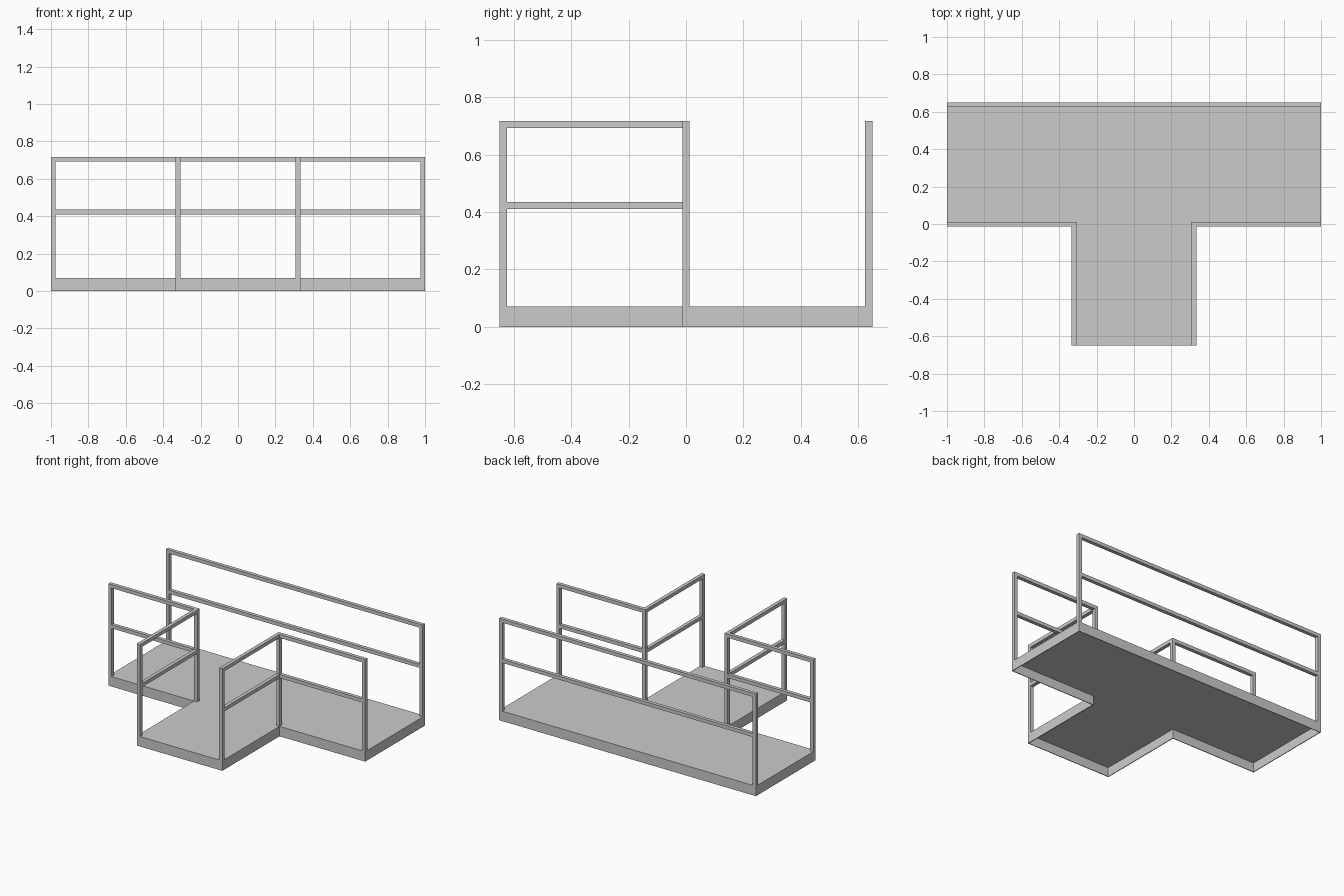
import bpy, bmesh

if "Cube" in bpy.data.objects:
    bpy.data.objects.remove(bpy.data.objects["Cube"])

HX, HY = 1.0, 0.65          # half extents
SX, YF = 0.333, -0.013      # stem half width, front edge of the cross arm
DECK, TOP = 0.07, 0.718     # deck height, railing height
T = 0.025                   # bar thickness
MID = 0.41                  # underside of the middle rail


def finish(name, bm):
    bmesh.ops.recalc_face_normals(bm, faces=bm.faces[:])
    mesh = bpy.data.meshes.new(name)
    bm.to_mesh(mesh)
    bm.free()
    obj = bpy.data.objects.new(name, mesh)
    bpy.context.collection.objects.link(obj)
    return obj


def box(name, lo, hi):
    bm = bmesh.new()
    bmesh.ops.create_cube(bm, size=1.0)
    for v in bm.verts:
        v.co = [(a + b) / 2 + c * (b - a) for a, b, c in zip(lo, hi, v.co)]
    return finish(name, bm)


def post(name, x, y):
    return box(name, (x, y, DECK), (x + T, y + T, TOP))


def rails(name, x0, y0, x1, y1):
    for part, z in (("mid_rail", MID), ("top_rail", TOP - T)):
        box(f"{name}_{part}", (x0, y0, z), (x1, y1, z + T))


# T-shaped deck: thin sheet with a folded-down skirt, open underneath
outline = [(-HX, HY), (-HX, YF), (-SX, YF), (-SX, -HY),
           (SX, -HY), (SX, YF), (HX, YF), (HX, HY)]
inset = 0.005


def inner(x, y):
    iy = y + inset if y < 0 else y - inset
    return (x - inset if x > 0 else x + inset, iy)


bm = bmesh.new()
n = len(outline)
rings = [
    [bm.verts.new((x, y, DECK)) for x, y in outline],
    [bm.verts.new((x, y, 0)) for x, y in outline],
    [bm.verts.new((*inner(x, y), 0)) for x, y in outline],
    [bm.verts.new((*inner(x, y), DECK - inset)) for x, y in outline],
]
bm.faces.new(rings[0])
bm.faces.new(rings[3])
for a, b in zip(rings, rings[1:]):
    for i in range(n):
        j = (i + 1) % n
        bm.faces.new((a[i], a[j], b[j], b[i]))
finish("deck", bm)

# Long back railing, posts only at the ends
yb = HY - T
post("back_post_left", -HX, yb)
post("back_post_right", HX - T, yb)
rails("back", -HX + T, yb, HX - T, HY)

# L-shaped railings around the two inner corners
for side, s in (("left", -1), ("right", 1)):
    xe = -HX if s < 0 else HX - T
    xc = -SX if s < 0 else SX - T
    post(f"{side}_end_post", xe, YF)
    post(f"{side}_corner_post", xc, YF)
    post(f"{side}_front_post", xc, -HY)
    rails(f"{side}_arm", min(xe, xc) + T, YF, max(xe, xc), YF + T)
    rails(f"{side}_stem", xc, -HY + T, xc + T, YF)
